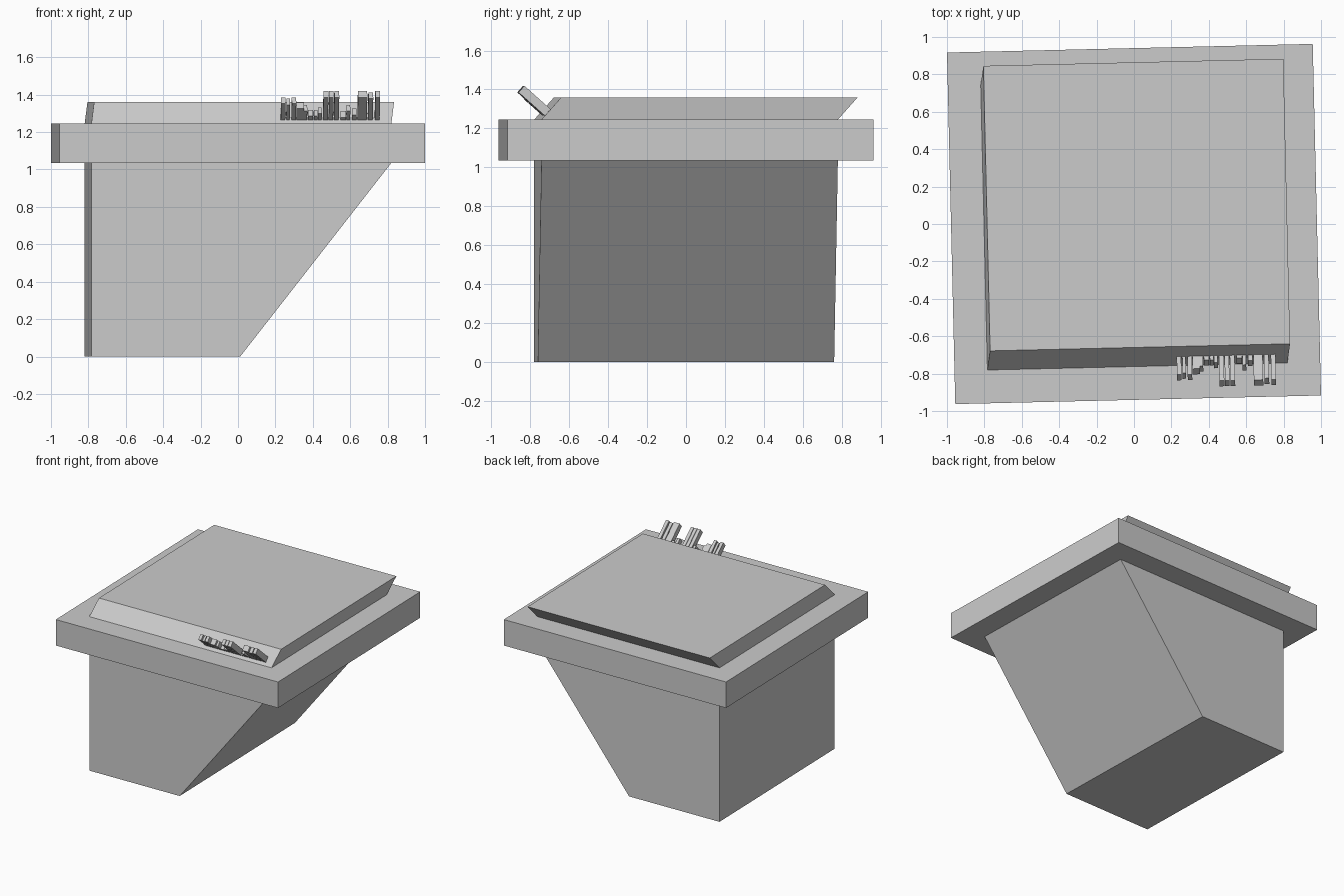
import bpy, bmesh, math
from mathutils import Matrix, Vector

cube = bpy.data.objects.get("Cube")
if cube:
    bpy.data.objects.remove(cube, do_unlink=True)

# One plain grey for everything
grey = bpy.data.materials.new("plain grey")
grey.use_nodes = True
colour = (0.6, 0.6, 0.6, 1)
grey.diffuse_color = colour
grey.node_tree.nodes["Principled BSDF"].inputs["Base Color"].default_value = colour

TURN = Matrix.Rotation(math.radians(1.35), 4, 'Z')
HALF_X, HALF_Y = 0.802, 0.762
BASE_TOP, PLATE_TOP, SLAB_TOP = 1.035, 1.245, 1.36


def finish(name, bm):
    """Turn the mesh slightly about z and add it to the scene."""
    bmesh.ops.transform(bm, matrix=TURN, verts=bm.verts)
    bmesh.ops.recalc_face_normals(bm, faces=bm.faces)
    mesh = bpy.data.meshes.new(name)
    bm.to_mesh(mesh)
    bm.free()
    mesh.materials.append(grey)
    obj = bpy.data.objects.new(name, mesh)
    bpy.context.collection.objects.link(obj)


def block(name, low, high):
    """Six-sided block; low and high are (x0, x1, y0, y1, z)."""
    bm = bmesh.new()
    rings = []
    for x0, x1, y0, y1, z in (low, high):
        rings.append([bm.verts.new((x, y, z)) for x, y in
                      ((x0, y0), (x1, y0), (x1, y1), (x0, y1))])
    bottom, top = rings
    bm.faces.new(bottom[::-1])
    bm.faces.new(top)
    for i in range(4):
        j = (i + 1) % 4
        bm.faces.new((bottom[i], bottom[j], top[j], top[i]))
    finish(name, bm)


# Base with one sloping side, overhanging plate, and leaning top slab
block("base", (-HALF_X, -0.006, -HALF_Y, HALF_Y, 0),
      (-HALF_X, HALF_X, -HALF_Y, HALF_Y, BASE_TOP))
block("plate", (-0.978, 0.978, -0.94, 0.94, BASE_TOP),
      (-0.978, 0.978, -0.94, 0.94, PLATE_TOP))
lean_x, lean_y = 0.017, 0.102
block("top_slab", (-HALF_X, HALF_X, -HALF_Y, HALF_Y, PLATE_TOP),
      (lean_x - HALF_X, lean_x + HALF_X, lean_y - HALF_Y, lean_y + HALF_Y, SLAB_TOP))

# Pegs standing out from the slab's slanted front: centre x, width, length
up = Vector((0, lean_y, SLAB_TOP - PLATE_TOP)).normalized()
out = Vector((0, -up.z, up.y))
foot = Vector((0, -HALF_Y, PLATE_TOP)) + up * 0.05
pegs = [
    (0.223, 0.024, 0.13), (0.25, 0.018, 0.12), (0.28, 0.024, 0.13),
    (0.315, 0.04, 0.09), (0.342, 0.02, 0.07),
    (0.37, 0.028, 0.03), (0.398, 0.02, 0.03), (0.42, 0.02, 0.05),
    (0.45, 0.026, 0.18), (0.479, 0.024, 0.18), (0.508, 0.026, 0.18),
    (0.545, 0.03, 0.02), (0.572, 0.02, 0.07), (0.604, 0.024, 0.04),
    (0.646, 0.05, 0.18), (0.69, 0.026, 0.17), (0.727, 0.026, 0.18),
]
bm = bmesh.new()
for x, width, length in pegs:
    axes = Matrix((Vector((width, 0, 0)), up * 0.045, out * (length + 0.02))).transposed()
    centre = foot + out * (length - 0.02) / 2 + Vector((x, 0, 0))
    bmesh.ops.create_cube(bm, size=1, matrix=Matrix.Translation(centre) @ axes.to_4x4())
finish("front_pegs", bm)
